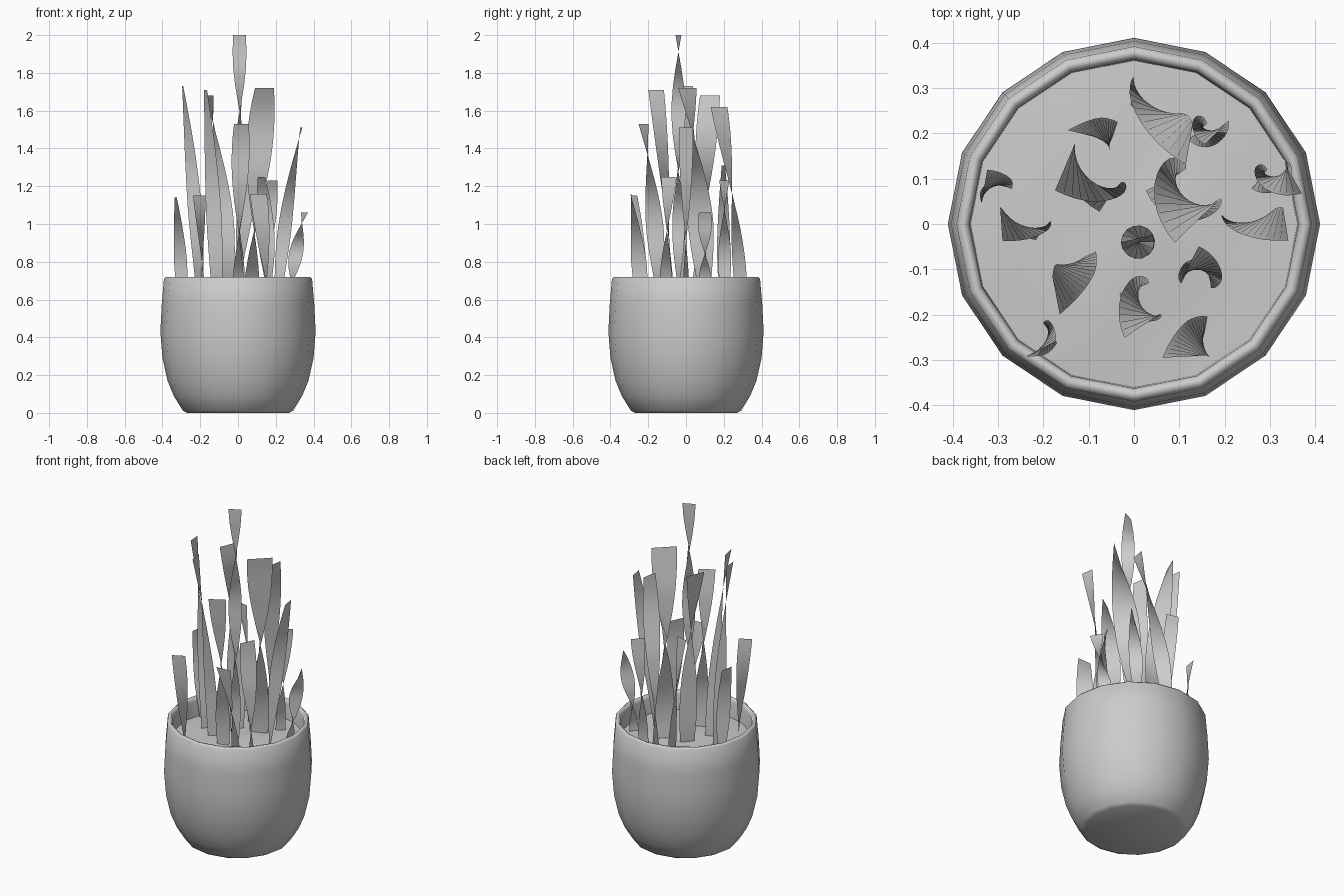
import bpy, bmesh, math
from mathutils import Vector

if "Cube" in bpy.data.objects:
    bpy.data.objects.remove(bpy.data.objects["Cube"])

SIDES = 16


def finish(name, bm, angle):
    me = bpy.data.meshes.new(name)
    bm.to_mesh(me)
    bm.free()
    ob = bpy.data.objects.new(name, me)
    bpy.context.collection.objects.link(ob)
    bpy.context.view_layer.objects.active = ob
    ob.select_set(True)
    bpy.ops.object.shade_smooth_by_angle(angle=math.radians(angle))
    ob.select_set(False)


def lathe(name, profile, bump=0.0):
    """Revolve (radius, z) points; a zero radius closes the end with a fan."""
    bm = bmesh.new()
    rings = []
    for r, z in profile:
        if r == 0:
            rings.append([bm.verts.new((0, 0, z))] * SIDES)
            continue
        ring = []
        for i in range(SIDES):
            a = 2 * math.pi * i / SIDES
            x, y = r * math.cos(a), r * math.sin(a)
            ring.append(bm.verts.new((x, y, z + bump * math.sin(17 * x) * math.cos(15 * y))))
        rings.append(ring)
    for lo, hi in zip(rings, rings[1:]):
        for i in range(SIDES):
            j = (i + 1) % SIDES
            bm.faces.new(list(dict.fromkeys([lo[i], lo[j], hi[j], hi[i]])))
    finish(name, bm, 60)


# Pot: rounded wall, soft rim, inner wall
lathe("pot", [(0, 0), (0.27, 0), (0.292, 0.012), (0.34, 0.09), (0.373, 0.17), (0.4, 0.29), (0.411, 0.43),
              (0.404, 0.57), (0.392, 0.71), (0.382, 0.72), (0.37, 0.718), (0.363, 0.7), (0.36, 0.56)])

# Soil: slightly uneven disc
lathe("soil", [(0.362 * k / 4, 0.625 - 0.005 * k) for k in range(4, -1, -1)], 0.006)


def leaf(name, x, y, top, tip_angle, bx, by, twist=100, half=0.037, segs=16):
    """Twisted ribbon from the soil at (bx, by) to a flat tip at (x, y, top)."""
    base, tip = Vector((bx, by, 0.59)), Vector((x, y, top))
    bm = bmesh.new()
    prev = None
    for i in range(segs + 1):
        t = i / segs
        # lean grows towards the tip
        c = base.lerp(tip, t)
        c.xy = base.xy.lerp(tip.xy, 0.5 * t + 0.5 * t * t)
        ang = math.radians(tip_angle - twist * (1 - t))
        d = Vector((math.cos(ang), math.sin(ang), 0)) * half * (0.7 + 0.3 * min(1, t * 2.5))
        row = [bm.verts.new(c - d), bm.verts.new(c + d)]
        if prev:
            bm.faces.new((prev[0], prev[1], row[1], row[0]))
        prev = row
    finish(name, bm, 60)


# Leaves: tip x, y, z, tip edge angle, base x, y (then twist and half width)
leaves = [
    (0.008, -0.04, 2.0, 25, 0.01, -0.04, 400),
    (0.018, -0.225, 1.53, 34, 0, -0.14, 200, 0.047),
    (0.14, 0.008, 1.72, 44, 0.07, 0.1, 200, 0.07),
    (-0.152, 0.127, 1.68, 67, -0.05, 0.06, -170, 0.057),
    (-0.293, 0, 1.73, 94, -0.2, -0.015, -140),
    (-0.172, -0.158, 1.71, 101, -0.11, -0.075, -110, 0.042),
    (0.124, -0.09, 1.25, 65, 0.165, -0.11, 150, 0.045),
    (0.122, 0.175, 1.62, 80, -0.005, 0.295, 180, 0.045),
    (0.183, 0.202, 1.23, 45, 0.14, 0.205, 190),
    (-0.11, 0.198, 1.31, -14, -0.045, 0.2),
    (0.352, 0.1, 1.06, 120, 0.275, 0.1, 260),
    (0.335, 0, 1.51, 99, 0.21, 0, 150),
    (-0.33, 0.083, 1.14, 81, -0.295, 0.085),
    (-0.205, -0.275, 1.15, 27, -0.185, -0.24, -100),
    (0.108, -0.293, 1.16, 3, 0.155, -0.235, 110, 0.045),
]
for n, spec in enumerate(leaves):
    leaf(f"leaf_{n + 1:02d}", *spec)
